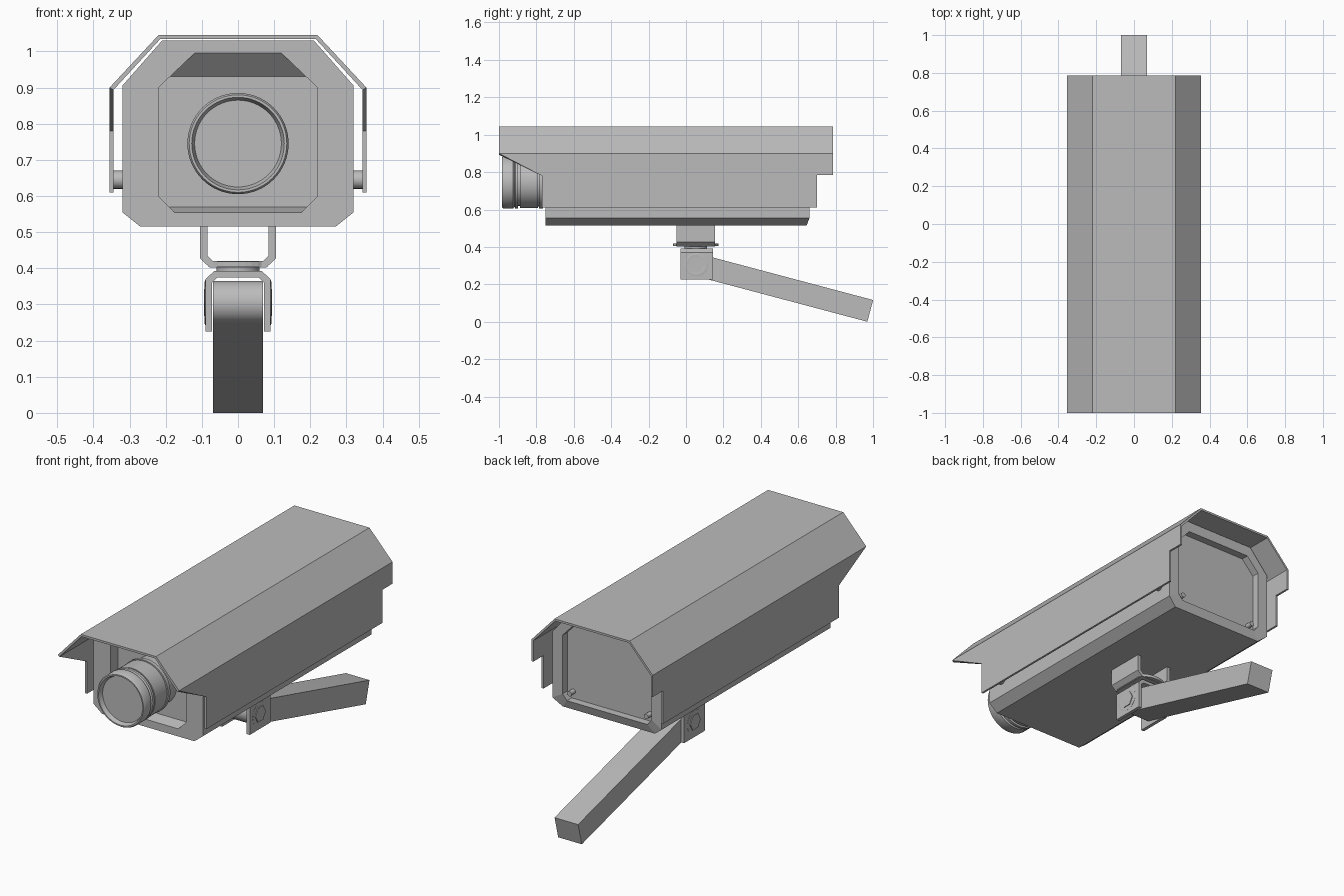
import bpy, bmesh, math

if "Cube" in bpy.data.objects:
    bpy.data.objects.remove(bpy.data.objects["Cube"])

grey = bpy.data.materials.new("camera grey")
grey.diffuse_color = (0.5, 0.5, 0.5, 1)
grey.use_nodes = True
grey.node_tree.nodes["Principled BSDF"].inputs["Base Color"].default_value = grey.diffuse_color


def finish(name, bm, smooth=False):
    me = bpy.data.meshes.new(name)
    bm.to_mesh(me)
    bm.free()
    me.materials.append(grey)
    ob = bpy.data.objects.new(name, me)
    bpy.context.collection.objects.link(ob)
    if smooth:
        bpy.ops.object.select_all(action='DESELECT')
        ob.select_set(True)
        bpy.context.view_layer.objects.active = ob
        bpy.ops.object.shade_smooth_by_angle(angle=math.radians(35))
    return ob


def loft(name, rings, smooth=False):
    """Bridge rings of equal length and cap both ends."""
    bm = bmesh.new()
    vs = [[bm.verts.new(p) for p in r] for r in rings]
    n = len(vs[0])
    for a, b in zip(vs, vs[1:]):
        for i in range(n):
            j = (i + 1) % n
            bm.faces.new((a[i], a[j], b[j], b[i]))
    bm.faces.new(vs[0][::-1])
    bm.faces.new(vs[-1])
    bmesh.ops.recalc_face_normals(bm, faces=bm.faces)
    return finish(name, bm, smooth)


def place(axis, u, v, t):
    return {'x': (t, u, v), 'y': (u, t, v), 'z': (u, v, t)}[axis]


def prism(name, axis, pts, a, b, smooth=False):
    return loft(name, [[place(axis, u, v, t) for u, v in pts] for t in (a, b)], smooth)


def lathe(name, axis, cu, cv, profile, n=48):
    """Profile is a list of (radius, position along axis)."""
    ang = [2 * math.pi * i / n for i in range(n)]
    return loft(name, [[place(axis, cu + r * math.cos(a), cv + r * math.sin(a), t)
                        for a in ang] for r, t in profile], n > 8)


def octagon(y, w, zb, zt, bx, bz, tx, tz):
    half = [(bx, zb), (w, bz), (w, tz), (tx, zt)]
    return [(x, y, z) for x, z in half] + [(-x, y, z) for x, z in half[::-1]]


# Housing with a recess in the front and in the back
outer = (0.32, 0.515, 1.03, 0.27, 0.555, 0.21, 0.905)
back = (0.26, 0.56, 0.975, 0.235, 0.59, 0.19, 0.90)
rear_ring = [(x, y - (0.015 if z < 0.52 else 0), z) for x, y, z in octagon(0.66, *outer)]
loft("housing", [
    octagon(0.62, *back), octagon(0.66, *back), rear_ring,
    octagon(-0.75, *outer),
    octagon(-0.75, 0.22, 0.555, 0.995, 0.175, 0.60, 0.12, 0.90),
    octagon(-0.69, 0.22, 0.57, 0.93, 0.19, 0.60, 0.19, 0.90)])

# Sun hood: folded sheet with cut-out sides
bm = bmesh.new()
side = [(-1, 0.90), (0.785, 0.90), (0.785, 0.785), (0.70, 0.785),
        (0.70, 0.61), (-0.77, 0.61), (-0.77, 0.78)]
edges = []
for s in (1, -1):
    vs = [bm.verts.new((s * 0.355, y, z)) for y, z in side]
    roof = [bm.verts.new((s * 0.22, y, 1.045)) for y in (-1, 0.785)]
    bm.faces.new(vs)
    bm.faces.new((vs[0], vs[1], roof[1], roof[0]))
    edges.append(roof)
top = bm.faces.new((edges[0][0], edges[0][1], edges[1][1], edges[1][0]))
bmesh.ops.recalc_face_normals(bm, faces=bm.faces)
top.normal_update()
if top.normal.z < 0:
    bmesh.ops.reverse_faces(bm, faces=bm.faces)
hood = finish("sun_hood", bm)
sheet = hood.modifiers.new("sheet", 'SOLIDIFY')
sheet.thickness = 0.011
sheet.offset = -1
sheet.use_even_offset = True

# Hood standoffs and back panel screws
for s, label in ((1, "right"), (-1, "left")):
    for y, end in ((-0.65, "front"), (0.58, "rear")):
        lathe(f"hood_standoff_{end}_{label}", 'x', y, 0.645,
              [(0.025, s * 0.315), (0.025, s * 0.347)], 24)
    lathe(f"back_screw_{label}", 'y', s * 0.225, 0.597,
          [(0.013, 0.615), (0.013, 0.655)], 16)

# Lens barrel with grooves, rear flange and dished front
lathe("lens", 'y', 0, 0.745, [
    (0.125, -0.68), (0.125, -0.765), (0.14, -0.765), (0.14, -0.785),
    (0.128, -0.785), (0.128, -0.79), (0.137, -0.79), (0.137, -0.888),
    (0.125, -0.888), (0.125, -0.898), (0.14, -0.898), (0.14, -0.912),
    (0.132, -0.918), (0.14, -0.925), (0.14, -0.975), (0.135, -0.983),
    (0.128, -0.983), (0.12, -0.96)], 64)


# Folded mounting brackets, built from half profiles
def mirrored(half):
    return half + [(-x, z) for x, z in half[::-1]]


prism("upper_bracket", 'y', mirrored([(0.085, 0.52), (0.105, 0.52), (0.105, 0.427), (0.078, 0.402)])
      + [(-0.085, 0.52), (-0.085, 0.435), (-0.07, 0.42), (0.07, 0.42), (0.085, 0.435)][1:],
      -0.05, 0.155)
prism("lower_bracket", 'y', mirrored([(0.072, 0.225), (0.09, 0.225), (0.09, 0.37), (0.066, 0.392)])
      + [(-0.072, 0.36), (-0.058, 0.374), (0.058, 0.374), (0.072, 0.36)],
      -0.03, 0.145)

# Swivel plate (disc trimmed at the sides) and washer
disc = [(max(-0.082, min(0.082, 0.122 * math.cos(a))), 0.053 + 0.122 * math.sin(a))
        for a in (2 * math.pi * i / 40 for i in range(40))]
prism("swivel_plate", 'z', disc, 0.404, 0.419)
lathe("swivel_washer", 'z', 0, 0.053, [(0.06, 0.375), (0.06, 0.41)], 32)

# Pivot bolt: round washer and hexagonal head on each side
for s, label in ((1, "right"), (-1, "left")):
    lathe(f"pivot_washer_{label}", 'x', 0.055, 0.305,
          [(0.062, s * 0.08), (0.062, s * 0.091), (0.059, s * 0.092), (0.048, s * 0.0905)], 32)
    lathe(f"pivot_bolt_{label}", 'x', 0.055, 0.305,
          [(0.043, s * 0.08), (0.043, s * 0.0945)], 6)

# Support arm: rounded at the pivot, square at the wall end
py, pz, ey, ez, r = 0.055, 0.305, 0.985, 0.058, 0.06
tilt = math.atan2(ez - pz, ey - py)
arm = []
for i in range(17):
    a = tilt + math.pi / 2 + math.pi * i / 16
    arm.append((py + r * math.cos(a), pz + r * math.sin(a)))
for a in (tilt - math.pi / 2, tilt + math.pi / 2):
    arm.append((ey + r * math.cos(a), ez + r * math.sin(a)))
prism("support_arm", 'x', arm, -0.069, 0.069, True)
